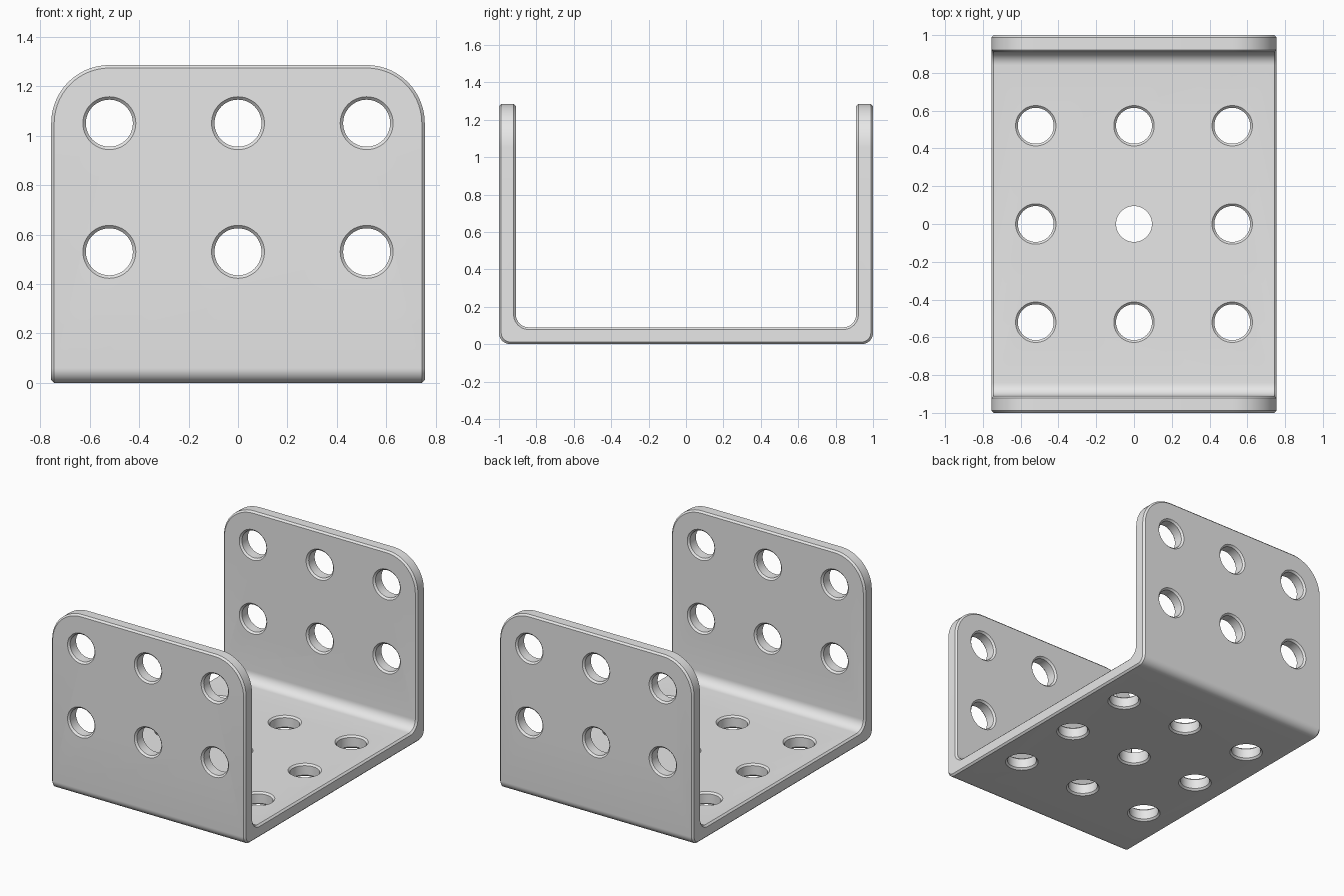
import bpy, bmesh
from math import pi, sin, cos
from mathutils import Matrix, Vector

cube = bpy.data.objects.get("Cube")
if cube:
    bpy.data.objects.remove(cube, do_unlink=True)

HALF_X, HALF_Y, HEIGHT, WALL = 0.755, 1.0, 1.285, 0.09
BEND_OUT, BEND_IN, CORNER, CHAMFER = 0.06, 0.07, 0.235, 0.012
HOLE_R, PITCH, LOWER_ROW = 0.095, 0.52, 0.53

metal = bpy.data.materials.new("light_grey_metal")
metal.use_nodes = True
grey = (0.8, 0.8, 0.8, 1)
metal.diffuse_color = grey
metal.node_tree.nodes["Principled BSDF"].inputs["Base Color"].default_value = grey


def new_object(name, bm):
    bmesh.ops.recalc_face_normals(bm, faces=bm.faces)
    mesh = bpy.data.meshes.new(name)
    bm.to_mesh(mesh)
    bm.free()
    obj = bpy.data.objects.new(name, mesh)
    bpy.context.collection.objects.link(obj)
    return obj


def bend(y, z, radius, start, end, steps=10):
    angles = [start + (end - start) * i / steps for i in range(steps + 1)]
    return [(y + radius * cos(a), z + radius * sin(a)) for a in angles]


# U-shaped side profile: half of it, then its mirror image
outer = [(HALF_Y, HEIGHT)] + bend(HALF_Y - BEND_OUT, BEND_OUT, BEND_OUT, 0, -pi / 2)
inner = bend(HALF_Y - WALL - BEND_IN, WALL + BEND_IN, BEND_IN, -pi / 2, 0)
inner.append((HALF_Y - WALL, HEIGHT))
mirrored = lambda pts: [(-y, z) for y, z in reversed(pts)]
profile = outer + mirrored(outer) + mirrored(inner) + inner

# Extrude across the width
bm = bmesh.new()
side = bm.faces.new([bm.verts.new((-HALF_X, y, z)) for y, z in profile])
grown = bmesh.ops.extrude_face_region(bm, geom=[side], use_keep_orig=True)["geom"]
bmesh.ops.translate(bm, vec=(2 * HALF_X, 0, 0),
                    verts=[g for g in grown if isinstance(g, bmesh.types.BMVert)])
bmesh.ops.recalc_face_normals(bm, faces=bm.faces)

# Round the upper corners of both walls
tips = [e for e in bm.edges
        if all(v.co.z > HEIGHT - 0.001 for v in e.verts)
        and abs(e.verts[0].co.x - e.verts[1].co.x) < 0.001]
bmesh.ops.bevel(bm, geom=tips, offset=CORNER, segments=14, profile=0.5,
                affect='EDGES', clamp_overlap=False)
bracket = new_object("channel_bracket", bm)
bracket.data.materials.append(metal)

# Hole cutters, flared at the plate surfaces
cutters = bmesh.new()


def add_hole(place, flare_far=True, sides=48):
    extra = 0.02
    wide = HOLE_R + CHAMFER + extra
    rings = [(-extra, wide), (CHAMFER, HOLE_R), (WALL - CHAMFER, HOLE_R),
             (WALL + extra, wide if flare_far else HOLE_R)]
    loops = [[cutters.verts.new(place @ Vector((r * cos(2 * pi * i / sides),
                                                r * sin(2 * pi * i / sides), h)))
              for i in range(sides)] for h, r in rings]
    for a, b in zip(loops, loops[1:]):
        for i in range(sides):
            j = (i + 1) % sides
            cutters.faces.new((a[i], a[j], b[j], b[i]))
    cutters.faces.new(loops[0][::-1])
    cutters.faces.new(loops[-1])


for col in (-1, 0, 1):
    x = col * PITCH
    # Floor holes
    for row in (-1, 0, 1):
        add_hole(Matrix.Translation((x, row * PITCH, 0)), flare_far=(col, row) != (0, 0))
    # Wall holes
    for z in (LOWER_ROW, LOWER_ROW + PITCH):
        for s in (-1, 1):
            add_hole(Matrix.Translation((x, s * HALF_Y, z)) @ Matrix.Rotation(s * pi / 2, 4, 'X'))
hole_cutters = new_object("hole_cutters", cutters)
hole_cutters.hide_render = True

# Chamfer the sharp edges, then cut the holes
chamfer = bracket.modifiers.new("edge_chamfer", 'BEVEL')
chamfer.width = CHAMFER
chamfer.segments = 1
chamfer.limit_method = 'ANGLE'
chamfer.angle_limit = pi / 4
cut = bracket.modifiers.new("holes", 'BOOLEAN')
cut.operation = 'DIFFERENCE'
cut.solver = 'EXACT'
cut.object = hole_cutters

bpy.ops.object.select_all(action='DESELECT')
bracket.select_set(True)
bpy.context.view_layer.objects.active = bracket
for name in ("edge_chamfer", "holes"):
    bpy.ops.object.modifier_apply(modifier=name)
bpy.data.objects.remove(hole_cutters, do_unlink=True)
bpy.ops.object.shade_smooth_by_angle(angle=pi / 6)
